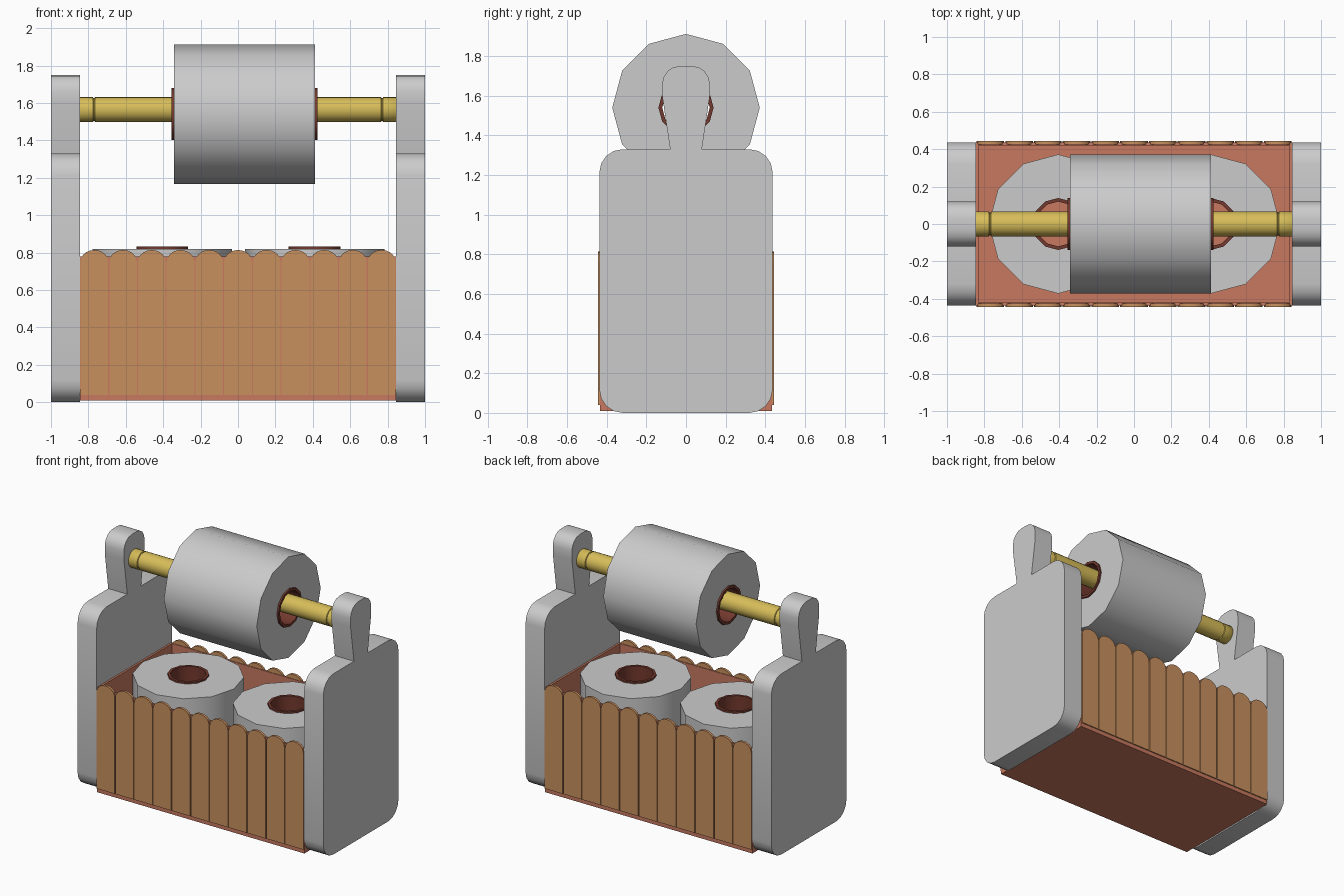
import bpy, bmesh, math
from mathutils import Matrix

if "Cube" in bpy.data.objects:
    bpy.data.objects.remove(bpy.data.objects["Cube"])


def material(name, rgb):
    m = bpy.data.materials.new(name)
    m.diffuse_color = (*rgb, 1)
    m.use_nodes = True
    m.node_tree.nodes["Principled BSDF"].inputs["Base Color"].default_value = m.diffuse_color
    return m


TERRACOTTA = material("terracotta", (0.58, 0.19, 0.115))
WOOD = material("wood", (0.58, 0.28, 0.114))
BRASS = material("brass", (0.68, 0.51, 0.10))
CARDBOARD = material("cardboard", (0.17, 0.04, 0.027))


def finish(name, bm, mat=None, smooth=True):
    bmesh.ops.recalc_face_normals(bm, faces=bm.faces)
    me = bpy.data.meshes.new(name)
    bm.to_mesh(me)
    bm.free()
    ob = bpy.data.objects.new(name, me)
    bpy.context.collection.objects.link(ob)
    if mat:
        me.materials.append(mat)
    if smooth:
        bpy.ops.object.select_all(action='DESELECT')
        ob.select_set(True)
        bpy.context.view_layer.objects.active = ob
        bpy.ops.object.shade_smooth_by_angle(angle=math.radians(40))
    return ob


def prism(name, points, depth, mat=None, smooth=True):
    """Extrude a closed outline of 3D points along the vector depth."""
    bm = bmesh.new()
    face = bm.faces.new([bm.verts.new(p) for p in points])
    ext = bmesh.ops.extrude_face_region(bm, geom=[face])["geom"]
    bmesh.ops.translate(bm, vec=depth,
                        verts=[v for v in ext if isinstance(v, bmesh.types.BMVert)])
    return finish(name, bm, mat, smooth)


def lathe(name, profile, sides, matrix, mat=None, ring=False):
    """Revolve (radius, z) points about z; ring closes the profile, else ends are capped."""
    bm = bmesh.new()
    loops = [[bm.verts.new((r * math.cos(math.tau * i / sides),
                            r * math.sin(math.tau * i / sides), z))
              for i in range(sides)] for r, z in profile]
    pairs = list(zip(loops, loops[1:]))
    if ring:
        pairs.append((loops[-1], loops[0]))
    else:
        bm.faces.new(loops[0])
        bm.faces.new(loops[-1])
    for a, b in pairs:
        for i in range(sides):
            j = (i + 1) % sides
            bm.faces.new((a[i], a[j], b[j], b[i]))
    bm.transform(matrix)
    return finish(name, bm, mat)


def arc(cx, cy, r, a0, a1, n):
    return [(cx + r * math.cos(math.radians(a0 + (a1 - a0) * i / n)),
             cy + r * math.sin(math.radians(a0 + (a1 - a0) * i / n))) for i in range(n + 1)]


# Side panels: rounded body with a flared neck holding the rod
half = (arc(0.32, 0.117, 0.117, -90, 0, 4) + arc(0.32, 1.213, 0.117, 0, 90, 4)
        + [(0.08, 1.33), (0.12, 1.60)] + arc(0.03, 1.66, 0.09, 0, 90, 4))
outline = half + [(-y, z) for y, z in reversed(half)]
for side, x in (("left", -1.0), ("right", 0.845)):
    prism(side + "_side_panel", [(x, y, z) for y, z in outline], (0.155, 0, 0))

# Open storage box with thin walls
bm = bmesh.new()
bmesh.ops.create_cube(bm, size=1, matrix=Matrix.Translation((0, 0, 0.395))
                      @ Matrix.Diagonal((1.69, 0.87, 0.77, 1)))
top = max(bm.faces, key=lambda f: f.calc_center_median().z)
bmesh.ops.inset_individual(bm, faces=[top], thickness=0.02)
inner = bmesh.ops.extrude_face_region(bm, geom=[top])["geom"]
bmesh.ops.translate(bm, vec=(0, 0, -0.73),
                    verts=[v for v in inner if isinstance(v, bmesh.types.BMVert)])
if top.is_valid:
    bmesh.ops.delete(bm, geom=[top], context='FACES_ONLY')
finish("storage_box", bm, TERRACOTTA, False)

# Round-topped slats on front and back
COUNT = 11
pitch = 1.69 / COUNT
w = pitch / 2 - 0.003
for side, y in (("front", -0.443), ("back", 0.425)):
    for i in range(COUNT):
        cx = -0.845 + pitch * (i + 0.5)
        pts = [(cx - w, y, 0.04), (cx + w, y, 0.04)]
        pts += [(cx + w * c, y, 0.752 + 0.062 * s) for c, s in arc(0, 0, 1, 0, 180, 10)]
        prism(f"{side}_slat_{i + 1}", pts, (0, 0.018, 0), WOOD)

# Paper rolls with cardboard cores: one hung on the rod, two stored upright
turn = Matrix.Rotation(math.pi / 2, 4, 'Y')
placements = {
    "hanging": Matrix.Translation((0.035, 0, 1.54)) @ turn,
    "left_stored": Matrix.Translation((-0.405, 0, 0.4425)),
    "right_stored": Matrix.Translation((0.41, 0, 0.4425)),
}
for name, m in placements.items():
    lathe(name + "_roll", [(0.135, -0.3775), (0.372, -0.3775), (0.372, 0.3775), (0.135, 0.3775)],
          12, m, ring=True)
    lathe(name + "_core", [(0.12, -0.39), (0.139, -0.39), (0.139, 0.39), (0.12, 0.39)],
          12, m, CARDBOARD, ring=True)

# Holder rod with a groove near each end
end = [(0.055, 0.86), (0.067, 0.845), (0.067, 0.776), (0.061, 0.773),
       (0.061, 0.767), (0.067, 0.764)]
rod = [(r, -z) for r, z in end] + end[::-1]
lathe("holder_rod", rod, 20, Matrix.Translation((0, 0, 1.565)) @ turn, BRASS)
